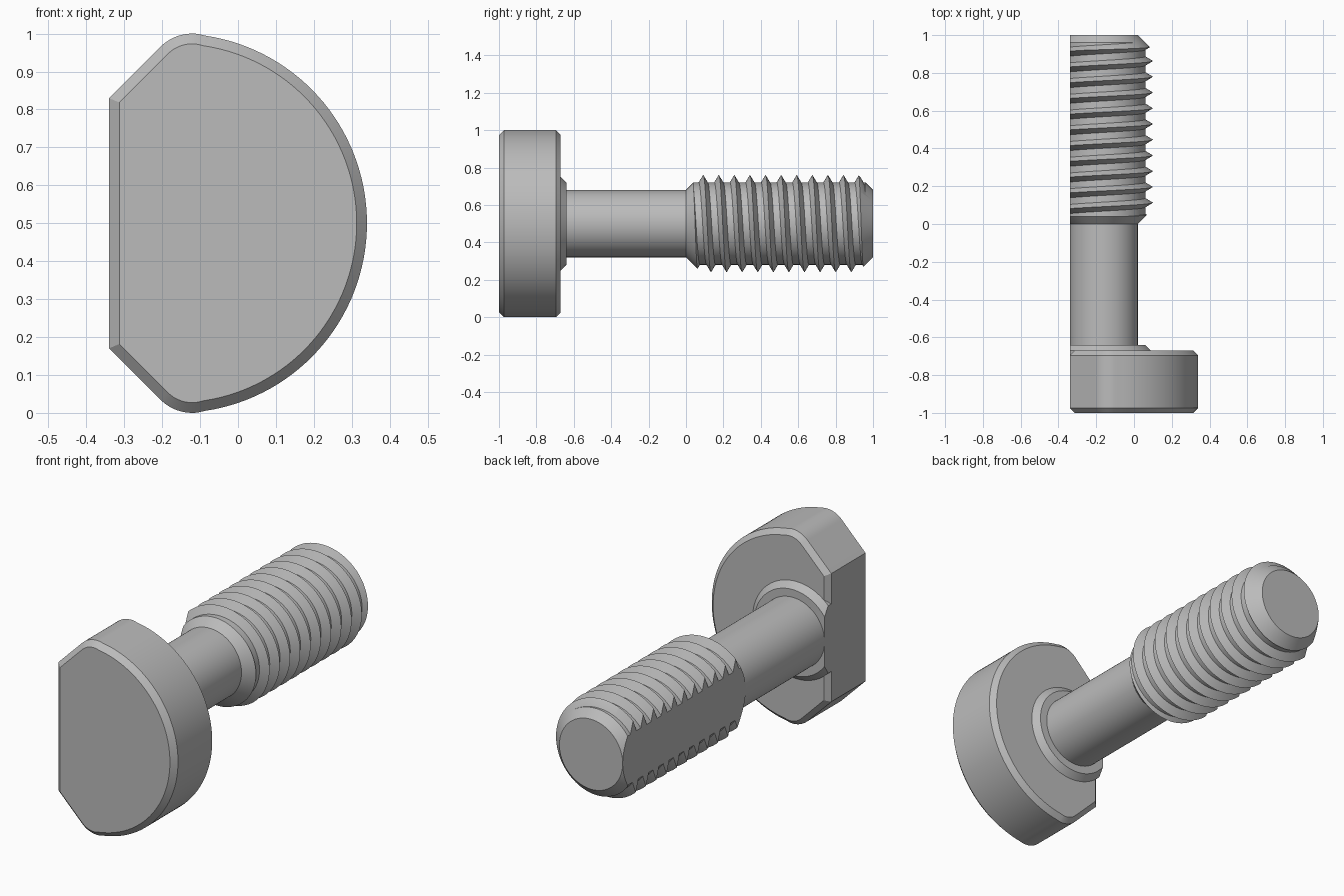
import bpy, bmesh, math

if "Cube" in bpy.data.objects:
    bpy.data.objects.remove(bpy.data.objects["Cube"])

AX, AZ = -0.16, 0.5        # screw axis position (runs along y)
FLAT = -0.34               # shared flat side
SEG = 96

steel = bpy.data.materials.new("steel grey")
steel.diffuse_color = (0.5, 0.5, 0.5, 1)
steel.use_nodes = True
steel.node_tree.nodes["Principled BSDF"].inputs["Base Color"].default_value = steel.diffuse_color


def finish(bm, name):
    bmesh.ops.recalc_face_normals(bm, faces=bm.faces)
    me = bpy.data.meshes.new(name)
    bm.to_mesh(me)
    bm.free()
    me.materials.append(steel)
    ob = bpy.data.objects.new(name, me)
    bpy.context.collection.objects.link(ob)
    return ob


def smooth(ob):
    bpy.ops.object.select_all(action='DESELECT')
    ob.select_set(True)
    bpy.context.view_layer.objects.active = ob
    bpy.ops.object.shade_smooth_by_angle(angle=math.radians(30))


def loft(sections):
    """Skin a list of (y, [(x, z), ...]) rings and cap both ends."""
    bm = bmesh.new()
    rings = [[bm.verts.new((x, y, z)) for x, z in pts] for y, pts in sections]
    n = len(rings[0])
    for a, b in zip(rings, rings[1:]):
        for i in range(n):
            bm.faces.new((a[i], a[(i + 1) % n], b[(i + 1) % n], b[i]))
    bm.faces.new(rings[0])
    bm.faces.new(rings[-1])
    return bm


def circle(r):
    return [(AX + r * math.cos((i + 0.5) * math.tau / SEG),
             AZ + r * math.sin((i + 0.5) * math.tau / SEG)) for i in range(SEG)]


def cut_flat(bm):
    geom = bm.verts[:] + bm.edges[:] + bm.faces[:]
    bmesh.ops.bisect_plane(bm, geom=geom, plane_co=(FLAT, 0, 0),
                           plane_no=(-1, 0, 0), clear_outer=True)
    bmesh.ops.holes_fill(bm, edges=[e for e in bm.edges if e.is_boundary])


def head_profile(d):
    """Head outline inset by d: big arc, corner fillets, 45 degree cuts, flat."""
    fx, fz, fr = -0.12, 0.38, 0.12 - d
    a0 = math.atan2(fz, fx - AX)
    top = [(AX + (0.5 - d) * math.cos(a0 * i / 32),
            (0.5 - d) * math.sin(a0 * i / 32)) for i in range(32)]
    for i in range(13):
        a = a0 + (math.radians(135) - a0) * i / 12
        top.append((fx + fr * math.cos(a), fz + fr * math.sin(a)))
    px, pz = top[-1]
    top.append((FLAT + d, pz - (px - FLAT - d)))
    return [(x, AZ + z) for x, z in top] + [(x, AZ - z) for x, z in top[:0:-1]]


# Head with chamfered rims
smooth(finish(loft([(y, head_profile(d)) for y, d in
                    ((-1, 0.027), (-0.973, 0), (-0.695, 0), (-0.67, 0.025))]), "head"))

# Chamfered collar under the head
bm = loft([(-0.695, circle(0.25)), (-0.67, circle(0.25)), (-0.64, circle(0.22))])
cut_flat(bm)
smooth(finish(bm, "collar"))

# Plain shank
smooth(finish(loft([(-0.66, circle(0.18)), (0.01, circle(0.18))]), "shank"))

# Right-hand thread: helical skin with root, crest, root rows in each pitch
P, N, K = 1 / 12, SEG, 17 * 3
bm = bmesh.new()
cols = []
for j in range(N):
    t = math.tau * j / N
    col = []
    for k in range(K + 1):
        r = 0.26 if k % 3 == 1 else 0.22
        y = 0.092 - 3 * P + P * (j / N + k // 3) + (k % 3 - 1) * 0.024
        col.append(bm.verts.new((AX + r * math.sin(t), y, AZ + r * math.cos(t))))
    cols.append(col)
for j in range(N):
    a, b = cols[j], cols[(j + 1) % N]
    s = 3 if j == N - 1 else 0
    for k in range(K - s):
        bm.faces.new((a[k], a[k + 1], b[k + 1 + s], b[k + s]))
ends = [bm.verts.new((AX, y, AZ)) for y in (-0.4, 1.5)]
for e in [e for e in bm.edges if e.is_boundary]:
    u, v = e.verts
    bm.faces.new((u, v, ends[0 if u.co.y < 0.5 else 1]))
thread = finish(bm, "threaded_end")

# Trim the thread to its chamfered ends and flat side
bm = loft([(0, circle(0.18)), (0.09, circle(0.27)), (0.91, circle(0.27)), (1, circle(0.18))])
cut_flat(bm)
envelope = finish(bm, "thread_envelope")
envelope.hide_render = True
mod = thread.modifiers.new("trim", 'BOOLEAN')
mod.operation = 'INTERSECT'
mod.solver = 'EXACT'
mod.object = envelope
bpy.context.view_layer.objects.active = thread
bpy.ops.object.modifier_apply(modifier=mod.name)
bpy.data.objects.remove(envelope)
smooth(thread)
